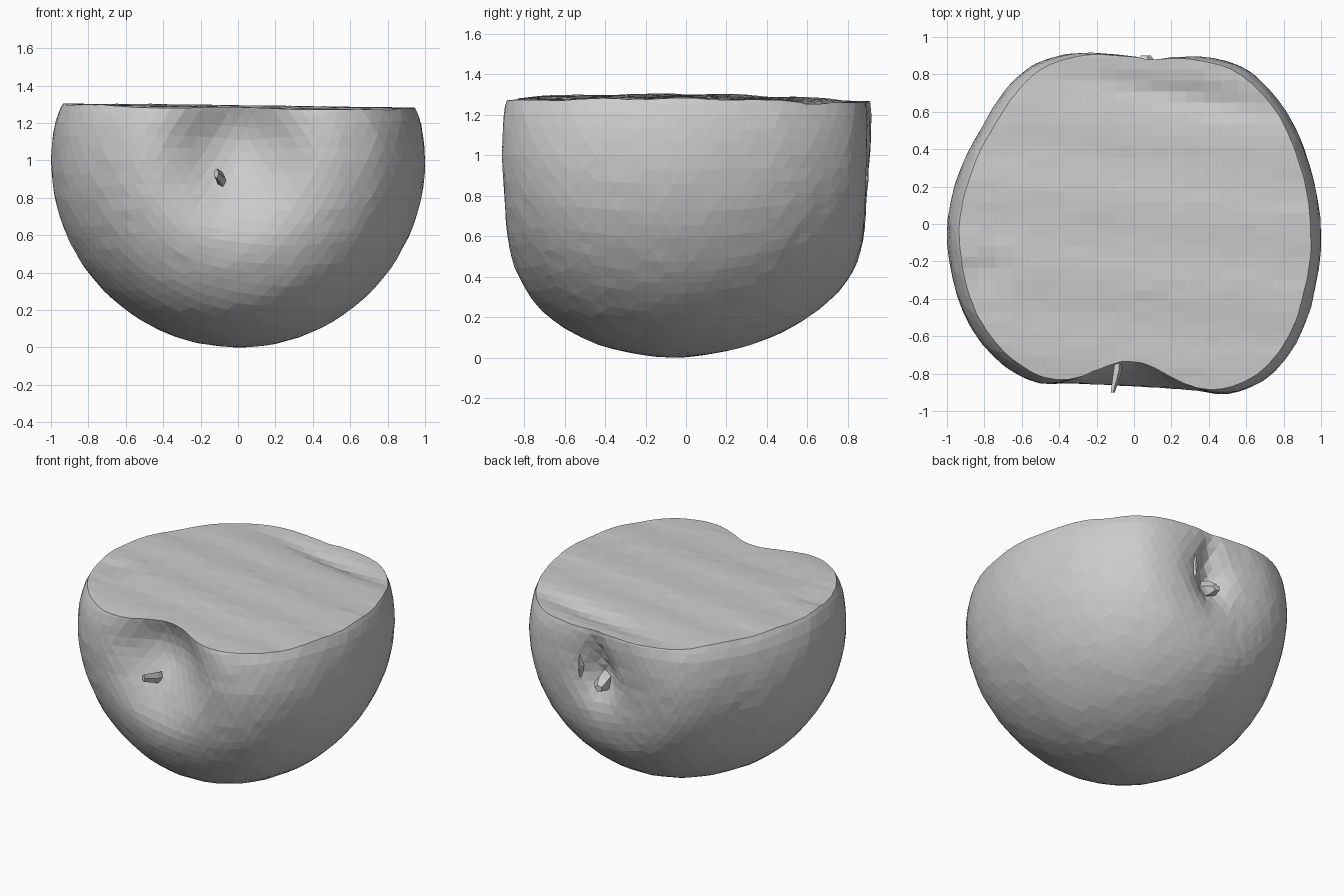
import bpy, bmesh, math, random
from mathutils import Vector

if "Cube" in bpy.data.objects:
    bpy.data.objects.remove(bpy.data.objects["Cube"])

random.seed(4)

# Half profile of the fruit, front pole to back pole: (radius, y)
PROFILE = [(0, -.82), (.2, -.845), (.42, -.89), (.6, -.85), (.78, -.72), (.92, -.49),
           (.99, -.2), (.995, .03), (.95, .28), (.87, .5), (.74, .70), (.59, .835),
           (.4, .89), (.2, .885), (0, .87)]


def profile_at(u):
    """Smooth (Catmull-Rom) interpolation along the profile, u in 0..1."""
    n = len(PROFILE) - 1
    i = min(int(u * n), n - 1)
    t = u * n - i
    p = [Vector(PROFILE[min(max(k, 0), n)]) for k in range(i - 1, i + 3)]
    return .5 * (2 * p[1] + (p[2] - p[0]) * t + (2 * p[0] - 5 * p[1] + 4 * p[2] - p[3]) * t * t
                 + (3 * p[1] - p[0] - 3 * p[2] + p[3]) * t ** 3)


def bump(x, z, cx, cz, wx, wz):
    return math.exp(-((x - cx) / wx) ** 2 - ((z - cz) / wz) ** 2)


def make_object(name, bm):
    bmesh.ops.recalc_face_normals(bm, faces=bm.faces)
    mesh = bpy.data.meshes.new(name)
    bm.to_mesh(mesh)
    bm.free()
    ob = bpy.data.objects.new(name, mesh)
    bpy.context.collection.objects.link(ob)
    return ob


def tube(name, path, radii, sides=5):
    """Low-poly tapered twig running mostly along y."""
    bm = bmesh.new()
    rings = []
    for (x, y, z), (rx, rz) in zip(path, radii):
        rings.append([bm.verts.new((x + rx * math.cos(a), y, z + rz * math.sin(a)))
                      for a in (2 * math.pi * k / sides for k in range(sides))])
    for a, b in zip(rings, rings[1:]):
        for k in range(sides):
            bm.faces.new((a[k], a[(k + 1) % sides], b[(k + 1) % sides], b[k]))
    bm.faces.new(rings[0])
    bm.faces.new(rings[-1])
    return make_object(name, bm)


# Fruit body: sphere remapped to the profile, with stem and blossom hollows
bm = bmesh.new()
bmesh.ops.create_icosphere(bm, subdivisions=5, radius=1)
for v in bm.verts:
    d = v.co.normalized()
    r, y = profile_at(math.acos(max(-1, min(1, -d.y))) / math.pi)
    ring = math.hypot(d.x, d.z) or 1
    x, z = r * d.x / ring, 1 + r * d.z / ring
    if d.y < 0:
        y += -.055 * x * min(1, -d.y * 1.5)
        y += .15 * bump(x, z, -.02, 1.14, .27, .29)
        y *= 1 - .05 * max(0, min(.6, 1 - z))
    else:
        if x < 0:
            x *= 1 - .055 * min(1, max(0, y / .5)) ** 2
        y += .025 * bump(x, z, -.18, 1.2, .3, .4)
        y -= .10 * bump(x, z, .07, .93, .12, .15) + .04 * bump(x, z, .09, 1.12, .07, .12)
        y *= 1 - .04 * max(0, min(.6, 1 - z))
    # softly rounded rim just under the cut
    rim = min(1.6, max(0, (z - 1.17) / .11))
    x *= 1 - .012 * rim * rim
    y *= 1 - .015 * rim * rim
    j = .002
    v.co = (x + random.uniform(-j, j), y + random.uniform(-j, j), max(0, z + random.uniform(-j, j)))
body = make_object("fruit_half", bm)

# Wavy slab that slices off the upper part
bm = bmesh.new()
bmesh.ops.create_grid(bm, x_segments=28, y_segments=44, size=1.3)
top = bmesh.ops.extrude_face_region(bm, geom=bm.faces[:])["geom"]
raised = {g for g in top if isinstance(g, bmesh.types.BMVert)}
for v in bm.verts:
    x, y = v.co.x, v.co.y
    if v in raised:
        v.co.z = 2.5
    else:
        v.co.z = (1.265 - .013 * x + .027 * math.cos(1.6 * (y + .15))
                  + .004 * math.sin(15 * y + 2 * x)
                  - .03 * bump(x, y + .18 * x, .3, .73, .4, .07)
                  - .02 * bump(x, y, -.8, -.25, .12, .08)
                  + random.uniform(-.002, .002))
cutter = make_object("slice_cutter", bm)
cutter.hide_render = True

cut = body.modifiers.new("slice", "BOOLEAN")
cut.operation, cut.solver, cut.object = "DIFFERENCE", "EXACT", cutter
sliced = bpy.data.meshes.new_from_object(
    body.evaluated_get(bpy.context.evaluated_depsgraph_get()))
body.modifiers.clear()
body.data = sliced
bpy.data.objects.remove(cutter)

# Stem at the front
tube("stem", [(-.08, -.70, .88), (-.09, -.79, .90), (-.115, -.90, .93)],
     [(.02, .04), (.025, .04), (.012, .028)])

# Dried blossom remnants at the back
tube("blossom_tuft", [(.08, .75, .90), (.07, .85, .88), (.06, .90, .87)],
     [(.055, .07), (.055, .055), (.03, .025)])
tube("blossom_sepal", [(.22, .80, 1.0), (.22, .86, .99), (.22, .89, .98)],
     [(.03, .13), (.02, .11), (.008, .06)], 4)
